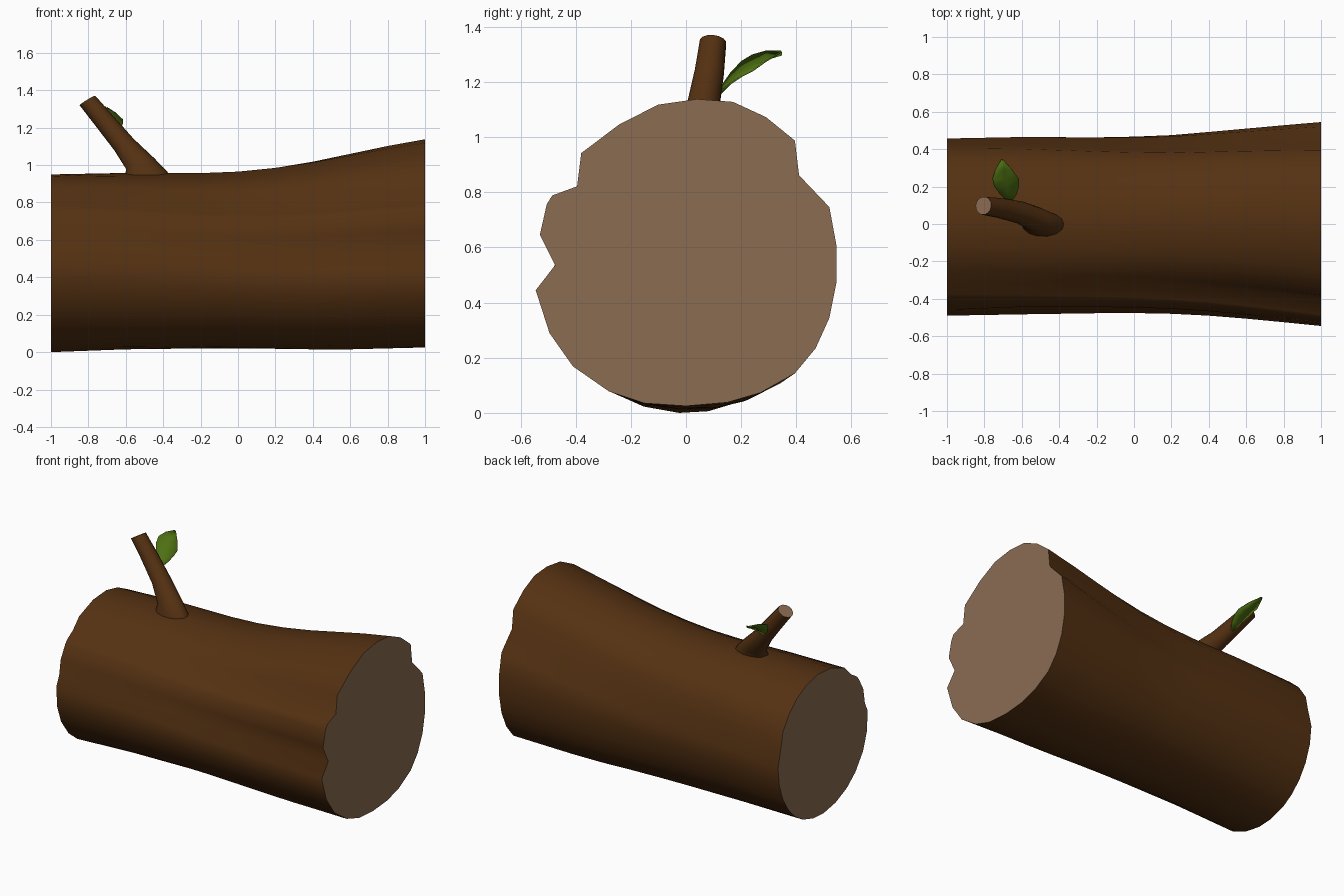
import bpy, bmesh, math
from mathutils import Vector

if "Cube" in bpy.data.objects:
    bpy.data.objects.remove(bpy.data.objects["Cube"])


def material(name, rgb):
    m = bpy.data.materials.new(name)
    m.diffuse_color = (*rgb, 1)
    m.use_nodes = True
    m.node_tree.nodes["Principled BSDF"].inputs["Base Color"].default_value = m.diffuse_color
    return m


bark = material("brown bark", (0.09, 0.031, 0.006))
wood = material("pale cut wood", (0.26, 0.15, 0.086))
green = material("leaf green", (0.075, 0.16, 0.006))


def loft(name, rings, mats):
    """Skin closed rings into a tube; the end caps take the last material."""
    bm = bmesh.new()
    vs = [[bm.verts.new(p) for p in ring] for ring in rings]
    n = len(vs[0])
    for a, b in zip(vs, vs[1:]):
        for i in range(n):
            bm.faces.new((a[i], a[(i + 1) % n], b[(i + 1) % n], b[i])).smooth = True
    for ring in (vs[0], vs[-1]):
        bm.faces.new(ring).material_index = len(mats) - 1
    bmesh.ops.recalc_face_normals(bm, faces=bm.faces)
    # crisp rim around the cut ends
    for e in bm.edges:
        if any(len(f.verts) > 4 for f in e.link_faces):
            e.smooth = False
    return finish(name, bm, mats)


def finish(name, bm, mats):
    me = bpy.data.meshes.new(name)
    bm.to_mesh(me)
    bm.free()
    for m in mats:
        me.materials.append(m)
    ob = bpy.data.objects.new(name, me)
    bpy.context.collection.objects.link(ob)
    return ob


# Log: notched outline of the thick end (y, z), fading and twisting to the thin end
outline = [(.04, 1.135), (.17, 1.125), (.29, 1.07), (.395, .985), (.41, .86),
           (.52, .745), (.545, .61), (.545, .47), (.52, .345), (.47, .235),
           (.395, .145), (.27, .075), (.15, .04), (0, .027), (-.15, .037),
           (-.28, .08), (-.41, .17), (-.495, .29), (-.545, .445), (-.475, .535),
           (-.53, .645), (-.505, .755), (-.485, .787), (-.395, .82),
           (-.38, .94), (-.24, 1.045), (-.1, 1.115)]
# x, y min, y max, z min, z max
stations = [(-1, -.49, .457, 0, .95), (-.6, -.483, .465, .015, .958),
            (-.2, -.477, .463, .02, .957), (0, -.476, .467, .02, .965),
            (.2, -.48, .475, .018, .985), (.4, -.49, .492, .015, 1.018),
            (.6, -.506, .51, .015, 1.06), (.8, -.525, .528, .02, 1.102),
            (1, -.545, .545, .025, 1.138)]


def log_ring(x, y0, y1, z0, z1):
    t = (x + 1) / 2
    depth, twist = 0.3 + 0.7 * t, math.radians(17) * (1 - t)
    pts = []
    for y, z in outline:
        u, v = y / .545, (z - .581) / .555
        r = 1 + (math.hypot(u, v) - 1) * depth
        a = math.atan2(v, u) - twist
        pts.append((r * math.cos(a), r * math.sin(a)))
    us, vs = zip(*pts)

    def fit(w, ws, lo, hi):
        return lo + (w - min(ws)) / (max(ws) - min(ws)) * (hi - lo)
    return [(x, fit(u, us, y0, y1), fit(v, vs, z0, z1)) for u, v in pts]


loft("log", [log_ring(*s) for s in stations], [bark, wood])

# Branch stub: flared foot, leaning to the left; centre, axis, radius
path = [((-.48, -.005, .91), (0, 0, 1), .125), ((-.49, 0, .955), (-.1, 0, 1), .112),
        ((-.525, .025, 1.01), (-.4, .1, 1), .08), ((-.61, .062, 1.11), (-.6, .2, 1), .06),
        ((-.715, .085, 1.237), (-.6, .15, 1), .054), ((-.805, .098, 1.345), (-.55, .1, .9), .049)]
rings = []
for c, d, r in path:
    d = Vector(d).normalized()
    s = Vector((0, 1, 0)).cross(d).normalized()
    w = d.cross(s)
    ry = min(r, .066)
    rings.append([Vector(c) + s * r * math.cos(k * math.tau / 14) + w * ry * math.sin(k * math.tau / 14)
                  for k in range(14)])
loft("branch", rings, [bark, wood])

# Leaf: creased blade; centre x, y, z and half width
blade = [(-.665, .115, 1.165, .008), (-.672, .16, 1.215, .045), (-.68, .2, 1.25, .065),
         (-.685, .24, 1.272, .07), (-.695, .29, 1.297, .043), (-.705, .345, 1.313, .002)]
bm = bmesh.new()
rows = [[bm.verts.new((x + s * h, y, z - .4 * s * h - (.012 if s == 0 else 0)))
         for s in (-1, 0, 1)] for x, y, z, h in blade]
for a, b in zip(rows, rows[1:]):
    for i in range(2):
        bm.faces.new((a[i], a[i + 1], b[i + 1], b[i])).smooth = True
leaf = finish("leaf", bm, [green])
solid = leaf.modifiers.new("thickness", 'SOLIDIFY')
solid.thickness = .006
